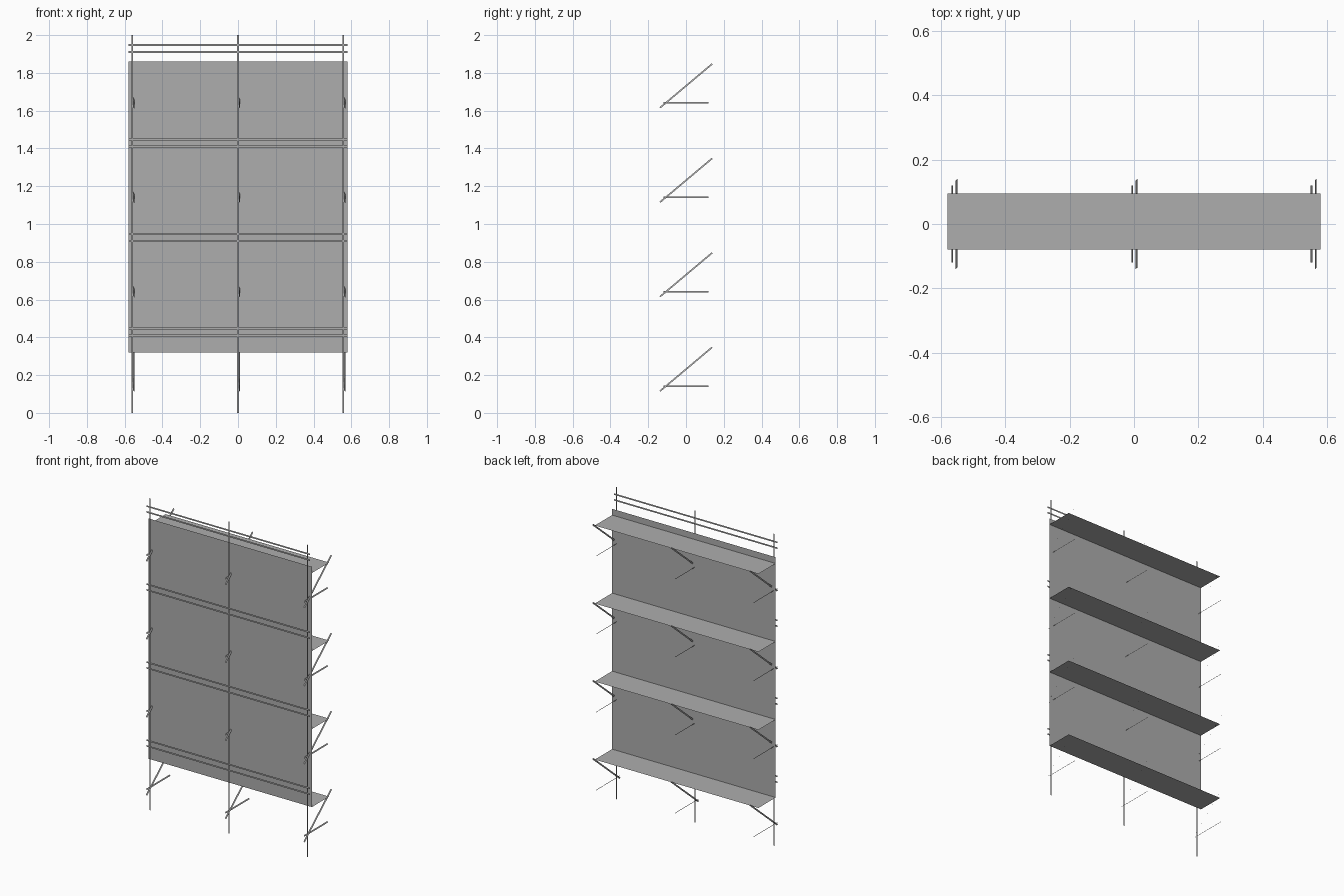
import bpy
import math
from mathutils import Vector, Matrix

if "Cube" in bpy.data.objects:
    bpy.data.objects.remove(bpy.data.objects["Cube"])

grey = bpy.data.materials.new("scaffold grey")
grey.diffuse_color = (0.42, 0.42, 0.42, 1)
grey.use_nodes = True
grey.node_tree.nodes["Principled BSDF"].inputs["Base Color"].default_value = grey.diffuse_color

POLE_X = (-0.56, 0.0, 0.557)
HALF = 0.58          # half width of the scaffold
LEVELS = [0.5 * i for i in range(4)]


def quad(name, centre, u, v):
    """Flat sheet spanned by the half-extent vectors u and v."""
    c, u, v = Vector(centre), Vector(u), Vector(v)
    mesh = bpy.data.meshes.new(name)
    mesh.from_pydata([c - u - v, c + u - v, c + u + v, c - u + v], [], [(0, 1, 2, 3)])
    mesh.materials.append(grey)
    obj = bpy.data.objects.new(name, mesh)
    bpy.context.collection.objects.link(obj)
    return obj


def strut(name, x, start, end, width, roll):
    """Flat strip between two (y, z) points, rolled about its own length."""
    a, b = Vector((x, *start)), Vector((x, *end))
    half = (b - a) / 2
    side = Vector((1, 0, 0)).cross(half).normalized()
    side = Matrix.Rotation(math.radians(roll), 3, half) @ side
    # keep the strip facing outward to the right and upward
    n = half.cross(side)
    if n.x * n.z < 0:
        side.x = -side.x
    return quad(name, (a + b) / 2, half, side * width / 2)


# Front sheeting
quad("front_sheet", (0, -0.08, 1.09), (HALF, 0, 0), (0, 0, 0.77))

# Upright poles
for x in POLE_X:
    quad("upright_pole", (x, -0.093, 1.0), (0.004, 0, 0), (0, 0, 1.0))

for z in LEVELS:
    # Walking deck
    quad("deck", (0, 0.0075, z + 0.32), (HALF, 0, 0), (0, 0.0875, 0))

    # Pair of guard rails
    for h in (0.41, 0.447):
        quad("guard_rail", (0, -0.1, z + h), (HALF, 0, 0), (0, 0, 0.005))

    # Cross bar and diagonal brace at each pole
    for x in POLE_X:
        strut("cross_bar", x - 0.005, (-0.12, z + 0.142), (0.12, z + 0.142), 0.009, 35)
        strut("diagonal_brace", x + 0.008, (-0.138, z + 0.115), (0.138, z + 0.347), 0.01, 35)
